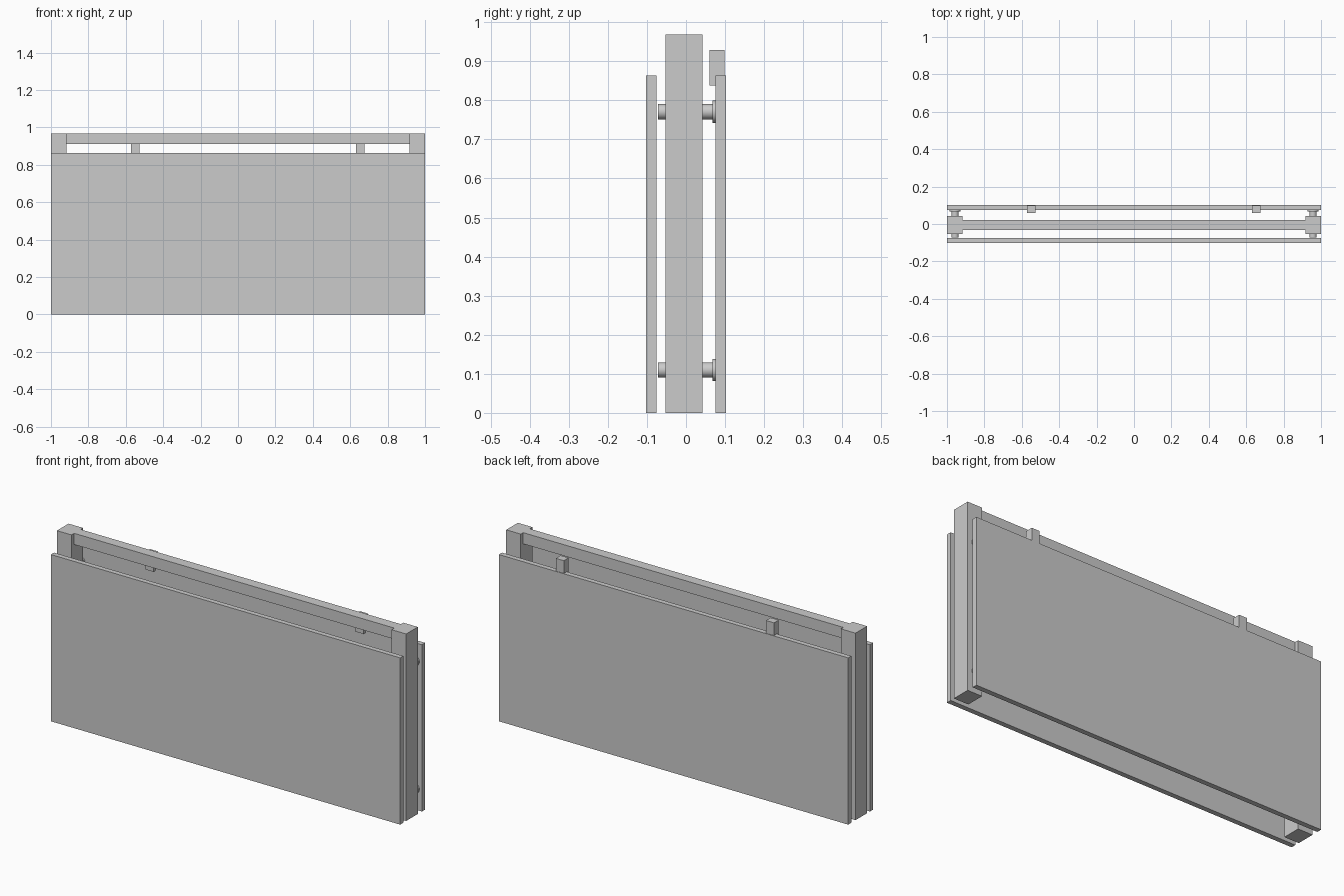
import bpy
import math

if "Cube" in bpy.data.objects:
    bpy.data.objects.remove(bpy.data.objects["Cube"])


def box(name, x, y, z):
    """Box from (min, max) ranges on each axis."""
    bpy.ops.mesh.primitive_cube_add(size=1, location=[(a + b) / 2 for a, b in (x, y, z)])
    ob = bpy.context.object
    ob.name = name
    ob.scale = [b - a for a, b in (x, y, z)]
    bpy.ops.object.transform_apply(location=False, rotation=False, scale=True)
    return ob


def rod(name, x, z, radius, y0, y1):
    """Round pin running along y."""
    bpy.ops.mesh.primitive_cylinder_add(
        vertices=32, radius=radius, depth=y1 - y0,
        location=(x, (y0 + y1) / 2, z), rotation=(math.pi / 2, 0, 0))
    ob = bpy.context.object
    ob.name = name
    bpy.ops.object.shade_smooth_by_angle(angle=math.radians(40))
    return ob


# Front and back panels
box("front_panel", (-1, 1), (-0.102, -0.076), (0, 0.863))
box("back_panel", (-1, 1), (0.076, 0.102), (0, 0.863))

# Top rail between the posts
box("top_rail", (-0.917, 0.917), (-0.031, 0.022), (0.91, 0.968))

for side, s in (("left", -1), ("right", 1)):
    # End post
    box(side + "_post", sorted((s * 0.917, s)), (-0.053, 0.042), (0, 0.968))
    # Standoff pins through the post, with a flange behind
    for level, z in (("lower", 0.11), ("upper", 0.771)):
        rod(f"{side}_{level}_pin", s * 0.957, z, 0.0195, -0.072, 0.07)
        rod(f"{side}_{level}_flange", s * 0.957, z, 0.0285, 0.068, 0.078)

# Hanging clips on the back panel
for side, x in (("left", -0.55), ("right", 0.653)):
    box(side + "_clip", (x - 0.023, x + 0.023), (0.06, 0.099), (0.838, 0.929))
